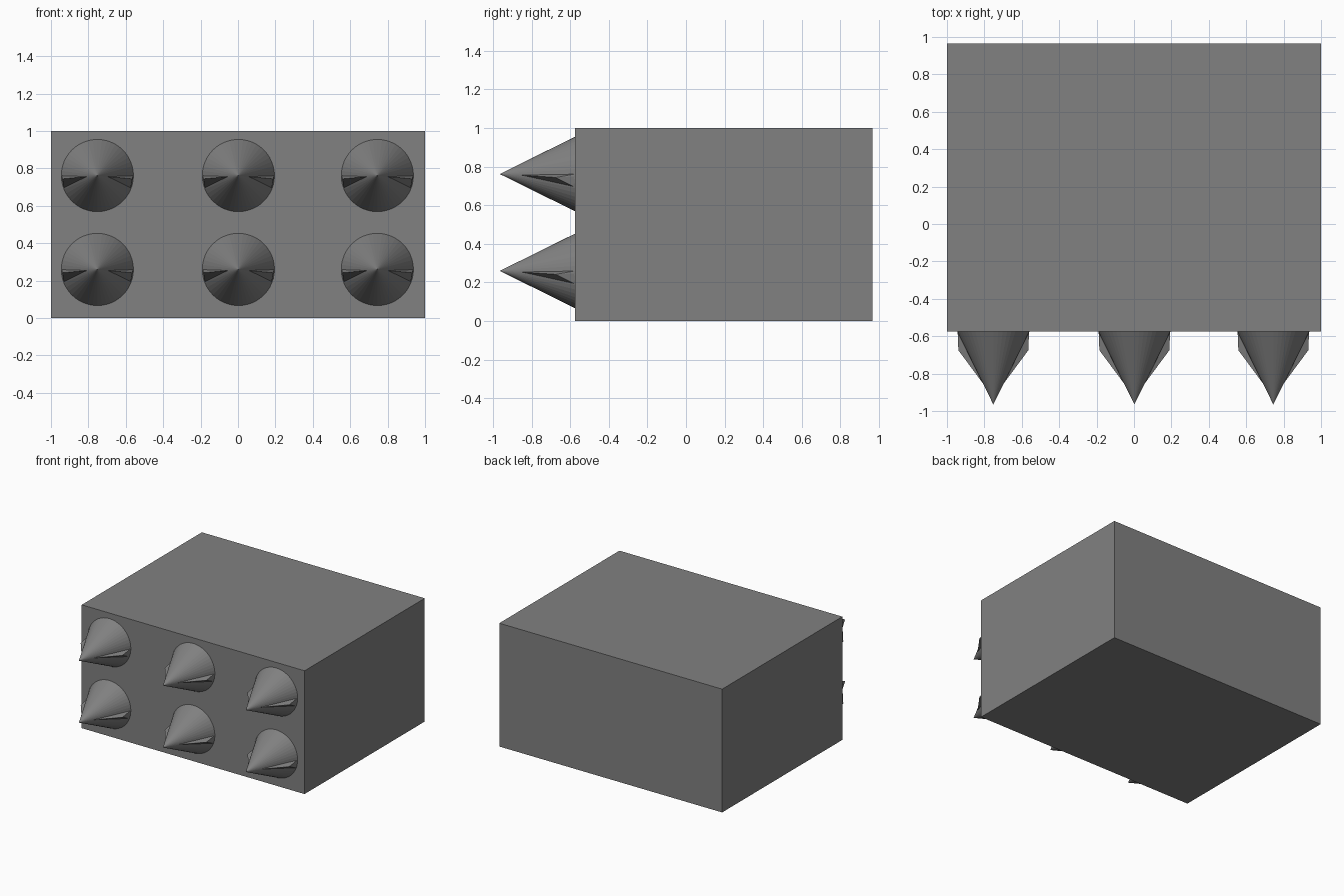
import bpy, bmesh
from math import radians
from mathutils import Matrix, Vector

if "Cube" in bpy.data.objects:
    bpy.data.objects.remove(bpy.data.objects["Cube"])

BASE_Y, TIP_Y, R = -0.575, -0.965, 0.193

# Dark grey for every part
dark = bpy.data.materials.new("dark_grey")
dark.diffuse_color = (0.22, 0.22, 0.22, 1)
dark.use_nodes = True
dark.node_tree.nodes["Principled BSDF"].inputs["Base Color"].default_value = dark.diffuse_color


def make_object(name, bm):
    bmesh.ops.recalc_face_normals(bm, faces=bm.faces[:])
    mesh = bpy.data.meshes.new(name)
    bm.to_mesh(mesh)
    bm.free()
    mesh.materials.append(dark)
    obj = bpy.data.objects.new(name, mesh)
    bpy.context.collection.objects.link(obj)
    return obj


# Main block
bm = bmesh.new()
bmesh.ops.create_cube(bm, size=1)
bmesh.ops.scale(bm, vec=(2, 1.54, 1), verts=bm.verts[:])
bmesh.ops.translate(bm, vec=(0, 0.195, 0.5), verts=bm.verts[:])
make_object("block", bm)


def spike(name, x, z):
    # Pointed cone facing forward
    bm = bmesh.new()
    depth = BASE_Y - TIP_Y
    m = Matrix.Translation((0, (BASE_Y + TIP_Y) / 2, 0)) @ Matrix.Rotation(radians(90), 4, 'X')
    bmesh.ops.create_cone(bm, cap_ends=True, segments=48, radius1=R,
                          radius2=0, depth=depth, matrix=m)
    # Thin raised fin on each flank, just below the centre line
    fin = [(0.05, -0.86, -0.005), (0.187, -0.675, -0.018), (0.191, BASE_Y, -0.012),
           (0.191, BASE_Y, 0.0), (0.178, BASE_Y, -0.068), (0.1, BASE_Y, -0.01)]
    for side in (-1, 1):
        verts = [bm.verts.new(Vector((side * px, py, pz))) for px, py, pz in fin]
        bmesh.ops.convex_hull(bm, input=verts)
    obj = make_object(name, bm)
    obj.location = (x, 0, z)


# Two rows of three spikes
for row, z in (("lower", 0.26), ("upper", 0.762)):
    for col, x in (("left", -0.752), ("middle", 0.002), ("right", 0.745)):
        spike(f"spike_{row}_{col}", x, z)
